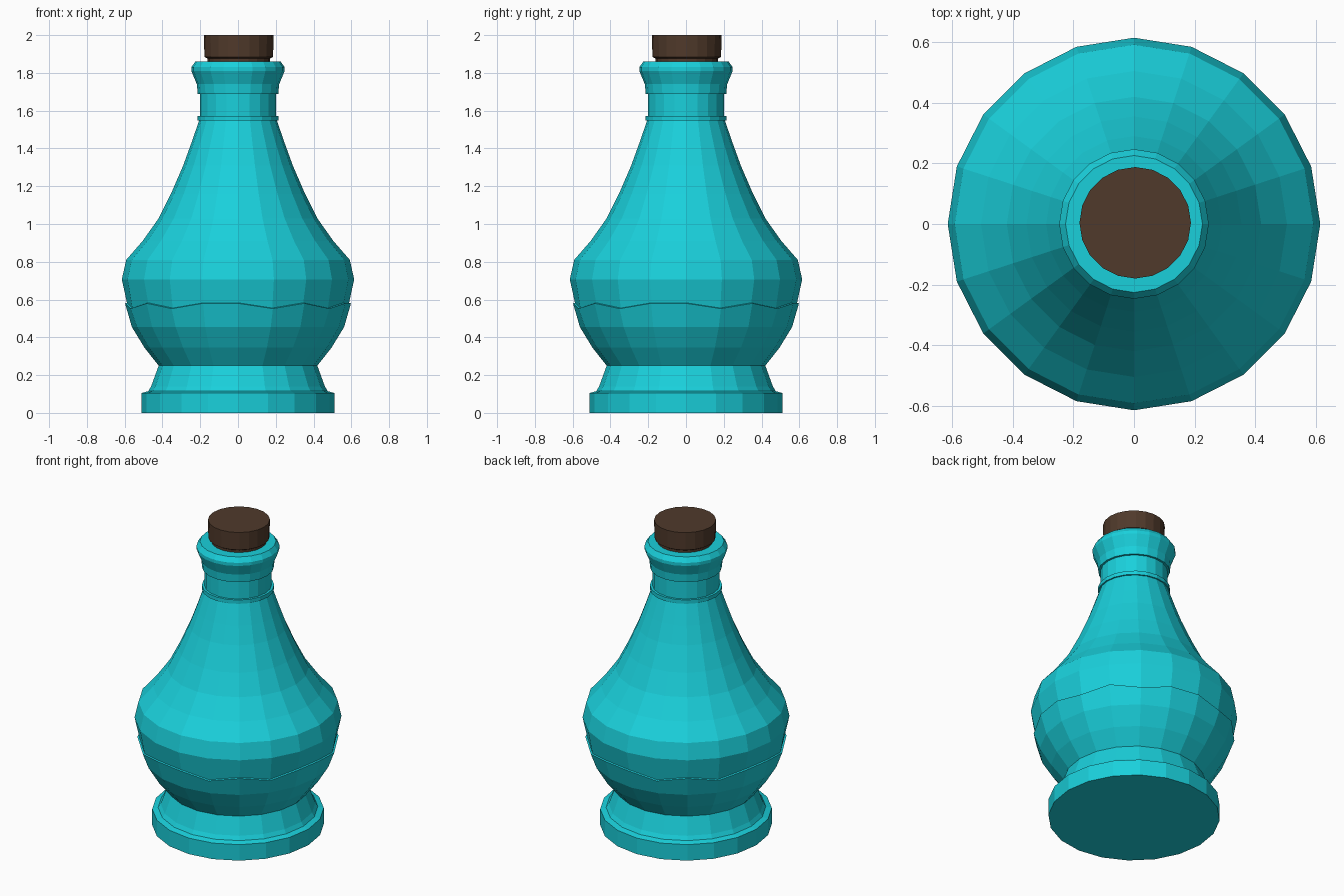
import bpy, bmesh
from math import sin, cos, pi

if "Cube" in bpy.data.objects:
    bpy.data.objects.remove(bpy.data.objects["Cube"])

SIDES = 20


def material(name, color):
    m = bpy.data.materials.new(name)
    m.diffuse_color = (*color, 1)
    m.use_nodes = True
    m.node_tree.nodes["Principled BSDF"].inputs["Base Color"].default_value = m.diffuse_color
    return m


teal = material("teal_glass", (0.01, 0.63, 0.71))
brown = material("cork_brown", (0.08, 0.042, 0.024))


def lathe(name, profile, mat, center=(0, 0), wave=None):
    """Turn (radius, z) points round z; wave = {point index: depth} dips that ring."""
    bm = bmesh.new()
    rings = []
    for p, (r, z) in enumerate(profile):
        depth = wave.get(p, 0) if wave else 0
        ring = []
        for i in range(SIDES):
            a = 2 * pi * i / SIDES
            dip = depth if i % 5 in (1, 3) else 0
            ring.append(bm.verts.new((r * cos(a) + center[0], r * sin(a) + center[1], z - dip)))
        rings.append(ring)
    for low, high in zip(rings, rings[1:]):
        for i in range(SIDES):
            j = (i + 1) % SIDES
            bm.faces.new((low[i], low[j], high[j], high[i]))
    bm.faces.new(rings[0][::-1])
    bm.faces.new(rings[-1])
    mesh = bpy.data.meshes.new(name)
    bm.to_mesh(mesh)
    bm.free()
    mesh.materials.append(mat)
    obj = bpy.data.objects.new(name, mesh)
    bpy.context.collection.objects.link(obj)
    return obj


# Foot with stepped plinth
lathe("foot", [(0.51, 0), (0.51, 0.105), (0.475, 0.115), (0.46, 0.14), (0.42, 0.25)], teal)

# Pear-shaped body with a wavy ledge round the belly
lathe("body", [(0.42, 0.25), (0.495, 0.345), (0.562, 0.455), (0.598, 0.58), (0.588, 0.583),
               (0.615, 0.707), (0.592, 0.81), (0.505, 0.91), (0.42, 1.03), (0.355, 1.16),
               (0.29, 1.31), (0.25, 1.42), (0.205, 1.55)],
      teal, wave={3: 0.028, 4: 0.028})

# Neck, collar ring and flared lip
lathe("neck", [(0.2, 1.54), (0.2, 1.70)], teal)
lathe("collar", [(0.215, 1.547), (0.215, 1.572)], teal)
lathe("lip", [(0.213, 1.688), (0.218, 1.74), (0.247, 1.81), (0.247, 1.83), (0.226, 1.86)], teal)

# Cork stopper, slightly off centre
lathe("cork", [(0.165, 1.85), (0.165, 1.875), (0.182, 1.885), (0.184, 2.0)], brown, center=(0.004, 0.004))
